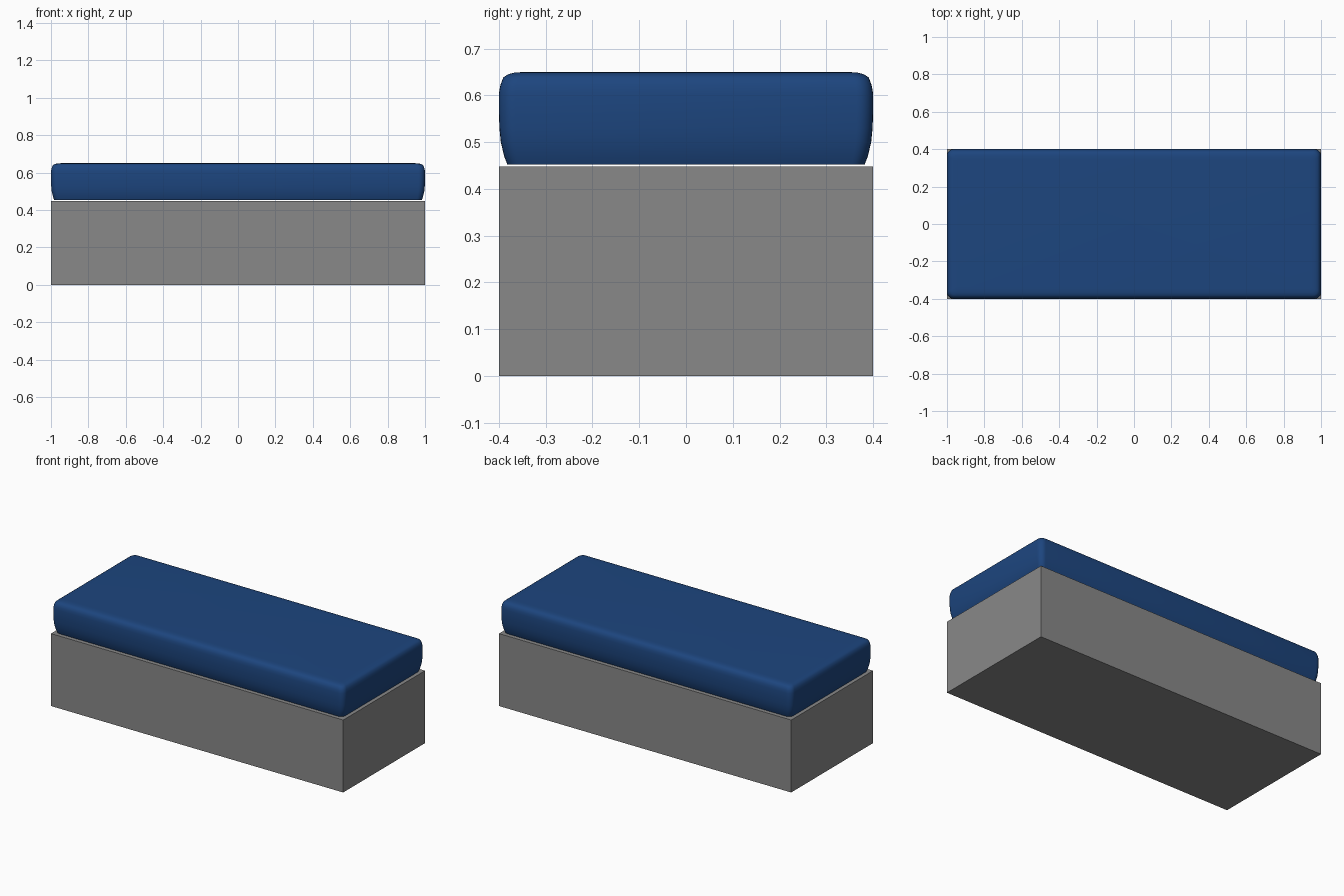
import bpy, bmesh, math

if "Cube" in bpy.data.objects:
    bpy.data.objects.remove(bpy.data.objects["Cube"])


def rounded_rect(hx, hy, r, z, n=6):
    pts = []
    for cx, cy, a0 in ((1, 1, 0), (-1, 1, 90), (-1, -1, 180), (1, -1, 270)):
        for i in range(n + 1):
            a = math.radians(a0 + 90 * i / n)
            pts.append((cx * (hx - r) + r * math.cos(a), cy * (hy - r) + r * math.sin(a), z))
    return pts


def make_object(name, bm, mat_name, color):
    bmesh.ops.recalc_face_normals(bm, faces=bm.faces)
    mesh = bpy.data.meshes.new(name)
    bm.to_mesh(mesh)
    bm.free()
    obj = bpy.data.objects.new(name, mesh)
    bpy.context.collection.objects.link(obj)
    mat = bpy.data.materials.new(mat_name)
    mat.diffuse_color = color
    mat.use_nodes = True
    mat.node_tree.nodes["Principled BSDF"].inputs["Base Color"].default_value = mat.diffuse_color
    mesh.materials.append(mat)
    return obj


# Plain box plinth, a hair below the cushion
bm = bmesh.new()
bmesh.ops.create_cube(bm, size=1)
for v in bm.verts:
    v.co = (v.co.x * 2, v.co.y * 0.8, (v.co.z + 0.5) * 0.448)
make_object("base", bm, "dark_grey", (0.25, 0.25, 0.25, 1))

# Cushion: soft profile (inset, height) swept around a rounded rectangle
profile = [(0.018, 0.452), (0.011, 0.47), (0.004, 0.50), (0.001, 0.53), (0, 0.56),
           (0, 0.605), (0.003, 0.622), (0.009, 0.638), (0.019, 0.645),
           (0.034, 0.649), (0.055, 0.65)]
bm = bmesh.new()
rings = []
for inset, z in profile:
    r = max(0.035 - inset * 0.4, 0.01)
    rings.append([bm.verts.new(p) for p in rounded_rect(1 - inset, 0.4 - inset, r, z)])
for a, b in zip(rings, rings[1:]):
    for i in range(len(a)):
        j = (i + 1) % len(a)
        bm.faces.new((a[i], a[j], b[j], b[i]))
bm.faces.new(rings[0])
bm.faces.new(rings[-1])
cushion = make_object("seat_cushion", bm, "blue_fabric", (0.012, 0.06, 0.21, 1))
bpy.context.view_layer.objects.active = cushion
cushion.select_set(True)
bpy.ops.object.shade_smooth_by_angle(angle=math.radians(40))
